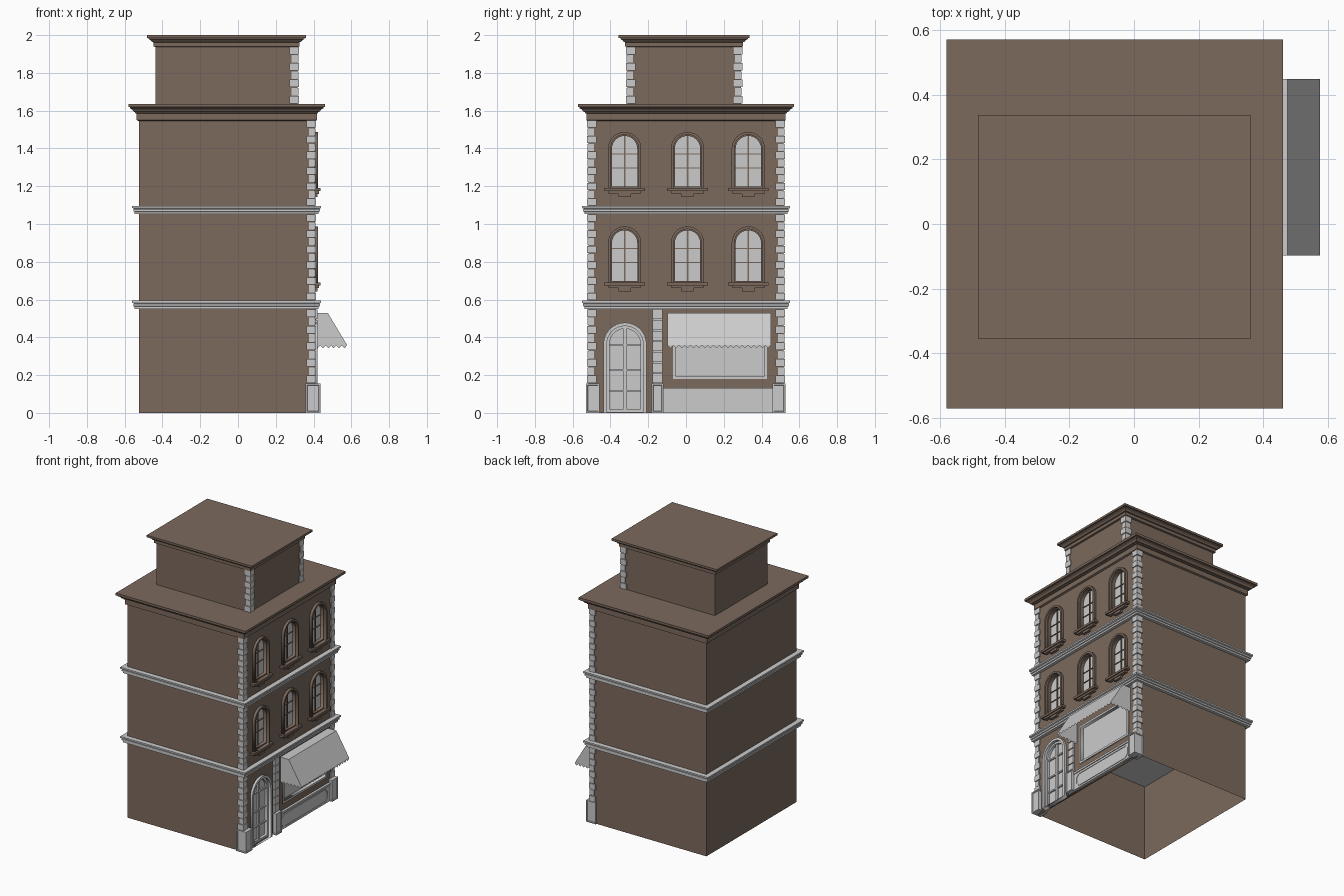
import bpy, bmesh, math
from mathutils import Matrix

if "Cube" in bpy.data.objects:
    bpy.data.objects.remove(bpy.data.objects["Cube"])

brown = bpy.data.materials.new("brown_stone")
brown.diffuse_color = (0.2, 0.143, 0.11, 1)
brown.use_nodes = True
brown.node_tree.nodes["Principled BSDF"].inputs["Base Color"].default_value = brown.diffuse_color
XB, XF, YS = -0.525, 0.405, 0.516          # back wall, facade, side walls


def finish(name, bm, mat=None, normals=True):
    if normals:
        bmesh.ops.recalc_face_normals(bm, faces=bm.faces)
    me = bpy.data.meshes.new(name)
    bm.to_mesh(me)
    bm.free()
    if mat:
        me.materials.append(mat)
    ob = bpy.data.objects.new(name, me)
    bpy.context.collection.objects.link(ob)
    return ob


def boxes(name, specs, mat=None, panel=0):
    """Boxes from (x0, x1, y0, y1, z0, z1); panel sinks a panel in upright faces."""
    bm = bmesh.new()
    for x0, x1, y0, y1, z0, z1 in specs:
        m = Matrix.Translation(((x0 + x1) / 2, (y0 + y1) / 2, (z0 + z1) / 2)) @ \
            Matrix.Diagonal((x1 - x0, y1 - y0, z1 - z0, 1))
        bmesh.ops.create_cube(bm, size=1, matrix=m)
    if panel:
        bm.normal_update()
        side = [f for f in bm.faces if f.normal.x > 0.5 or abs(f.normal.y) > 0.5]
        bmesh.ops.inset_individual(bm, faces=side, thickness=panel)
        bmesh.ops.inset_individual(bm, faces=side, thickness=0.003, depth=-0.005)
    return finish(name, bm, mat)


def rect(y0, y1, z0, z1):
    return [(y0, z0), (y1, z0), (y1, z1), (y0, z1)]


def arch(yc, half, z0, z1, n=16):
    pts = [(yc - half, z0), (yc + half, z0)]
    return pts + [(yc + half * math.cos(math.pi * i / n),
                   z1 - half + half * math.sin(math.pi * i / n)) for i in range(n + 1)]


FACING = Matrix(((0, 0, 1, 0), (1, 0, 0, 0), (0, 1, 0, 0), (0, 0, 0, 1)))


def plate(name, loops, x0, x1, mat=None):
    """Plate parallel to the facade; inner loops become holes."""
    cu = bpy.data.curves.new(name, 'CURVE')
    cu.dimensions, cu.fill_mode, cu.extrude = '2D', 'BOTH', (x1 - x0) / 2
    for loop in loops:
        sp = cu.splines.new('POLY')
        sp.points.add(len(loop) - 1)
        for p, (u, v) in zip(sp.points, loop):
            p.co = (u, v, 0, 1)
        sp.use_cyclic_u = True
    tmp = bpy.data.objects.new(name + "_tmp", cu)
    bpy.context.collection.objects.link(tmp)
    dg = bpy.context.evaluated_depsgraph_get()
    me = bpy.data.meshes.new_from_object(tmp.evaluated_get(dg))
    bpy.data.objects.remove(tmp)
    me.transform(Matrix.Translation(((x0 + x1) / 2, 0, 0)) @ FACING)
    bm = bmesh.new()
    bm.from_mesh(me)
    bmesh.ops.remove_doubles(bm, verts=bm.verts, dist=1e-5)
    return finish(name, bm, mat)


def moulding(name, x0, x1, y0, y1, profile, mat=None):
    """Capped moulding: (outset, z) profile run around a rectangle."""
    bm = bmesh.new()
    rings = [[bm.verts.new((x, y, z)) for x, y in
              ((x0 - o, y0 - o), (x1 + o, y0 - o), (x1 + o, y1 + o), (x0 - o, y1 + o))]
             for o, z in profile]
    for a, b in zip(rings, rings[1:]):
        for i in range(4):
            bm.faces.new((a[i], a[(i + 1) % 4], b[(i + 1) % 4], b[i]))
    bm.faces.new(rings[0])
    bm.faces.new(rings[-1])
    return finish(name, bm, mat)


def quoins(name, xf, y0, y1, z0, z1, n):
    """Alternating long and short corner stones at both facade corners."""
    h, out, specs = (z1 - z0) / n, [], []
    for i in range(n):
        w, p = ((0.042, 0.008), (0.03, 0.005))[i % 2]
        za, zb = z0 + i * h + 0.002, z0 + (i + 1) * h - 0.002
        specs.append((xf - w, xf + p, y0 - p, y0 + w, za, zb))
        specs.append((xf - w, xf + p, y1 - w, y1 + p, za, zb))
    return boxes(name, specs)


# side and back walls, open underneath
bm = bmesh.new()
plan = [(XF, -YS), (XB, -YS), (XB, YS), (XF, YS)]
lo, hi = [[bm.verts.new((x, y, z)) for x, y in plan] for z in (0, 1.56)]
for i in range(3):
    bm.faces.new((lo[i + 1], lo[i], hi[i], hi[i + 1]))
finish("side_and_back_walls", bm, brown, False)

# facade with openings
WINDOWS = [(y, z) for z in (0.69, 1.19) for y in (-0.325, 0.008, 0.33)]
DOOR = -0.323
holes = [arch(y, 0.075, z, z + 0.282) for y, z in WINDOWS]
holes += [arch(DOOR, 0.1, 0.005, 0.465), rect(-0.066, 0.426, 0.185, 0.46)]
plate("facade_wall", [rect(-YS, YS, 0, 1.56)] + holes, 0.38, XF, brown)

# arched windows
for y, z in WINDOWS:
    top = z + 0.297
    plate("window_glass", [arch(y, 0.076, z, top - 0.012)], 0.384, 0.384)
    plate("window_surround", [arch(y, 0.088, z, top), arch(y, 0.074, z - 0.001, top - 0.014)],
          0.395, 0.424, brown)
    plate("window_inner_frame", [arch(y, 0.075, z, top - 0.013),
                                 arch(y, 0.067, z + 0.008, top - 0.021)], 0.384, 0.408, brown)
    bars = [(0.38, 0.391, y - 0.004, y + 0.004, z, top - 0.015)]
    bars += [(0.38, 0.39, y - 0.07, y + 0.07, z + d - 0.002, z + d + 0.002) for d in (0.106, 0.18)]
    boxes("window_bars", bars, brown)
    boxes("window_sill", [(0.39, 0.436, y - 0.108, y + 0.108, z - 0.016, z),
                          (0.39, 0.428, y - 0.085, y + 0.085, z - 0.03, z - 0.016),
                          (0.39, 0.422, y - 0.033, y + 0.033, z - 0.048, z - 0.03)], brown)

# door
plate("door_leaf", [arch(DOOR, 0.101, 0, 0.466)], 0.384, 0.384)
plate("door_surround", [arch(DOOR, 0.114, 0, 0.478), arch(DOOR, 0.096, -0.001, 0.46)], 0.39, 0.422)
plate("door_frame", [arch(DOOR, 0.097, 0.0, 0.461), arch(DOOR, 0.082, 0.02, 0.446)], 0.384, 0.402)
boxes("door_bars", [(0.38, 0.396, DOOR - 0.008, DOOR + 0.008, 0.01, 0.45)] +
      [(0.38, 0.394, DOOR - 0.088, DOOR + 0.088, z - 0.005, z + 0.005) for z in (0.117, 0.227, 0.36)])

# shop window and the panel below it
plate("shop_glass", [rect(-0.066, 0.426, 0.185, 0.46)], 0.388, 0.388)
plate("shop_frame", [rect(-0.07, 0.43, 0.18, 0.465), rect(-0.055, 0.415, 0.195, 0.45)], 0.388, 0.412)
boxes("shop_sill", [(0.4, 0.422, -0.118, 0.458, 0.118, 0.132)])
boxes("shop_base", [(0.4, 0.416, -0.118, 0.458, 0, 0.118)])
octo = lambda d, c: [(-0.095 + d, 0.012 + d + c), (-0.095 + d + c, 0.012 + d), (0.435 - d - c, 0.012 + d),
                     (0.435 - d, 0.012 + d + c), (0.435 - d, 0.106 - d - c), (0.435 - d - c, 0.106 - d),
                     (-0.095 + d + c, 0.106 - d), (-0.095 + d, 0.106 - d - c)]
plate("shop_base_panel", [octo(0, 0.025), octo(0.006, 0.023)], 0.41, 0.42)

# awning with scalloped edges
bm = bmesh.new()
A0, A1, N = -0.098, 0.45, 18
prof = [(0.408, 0.53), (0.475, 0.53), (0.577, 0.36)]
ends = [[bm.verts.new((x, y, z)) for x, z in prof] for y in (A0, A1)]
for i in range(2):
    bm.faces.new((ends[0][i], ends[0][i + 1], ends[1][i + 1], ends[1][i]))
teeth = [bm.verts.new((0.577, A0 + (A1 - A0) * i / (2 * N), 0.357 if i % 2 == 0 else 0.342))
         for i in range(2 * N + 1)]
bm.faces.new([ends[0][2]] + teeth + [ends[1][2]])
for e, y in zip(ends, (A0, A1)):
    zig = [bm.verts.new((0.577 - 0.169 * i / 12, y, 0.357 if i % 2 == 0 else 0.342))
           for i in range(13)]
    bm.faces.new(e + zig)
finish("awning", bm)

# corner pedestals, middle pilaster and quoins
boxes("pedestals", [(0.357, 0.436, -0.53, -0.457, 0, 0.155),
                    (0.395, 0.436, -0.182, -0.119, 0, 0.155),
                    (0.357, 0.436, 0.457, 0.526, 0, 0.155)], panel=0.011)
P = 0.395 / 7
boxes("pilaster", [(0.395, 0.412, -0.173, -0.128, 0.15, 0.555)] +
      [(0.395, 0.42, -0.177, -0.124, 0.155 + i * P + 0.003, 0.155 + (i + 1) * P - 0.003)
       for i in range(7)])
for name, z0, z1, n in (("ground", 0.155, 0.55, 9), ("first", 0.595, 1.052, 11),
                        ("second", 1.095, 1.55, 11)):
    quoins(name + "_floor_quoins", XF, -YS, YS, z0, z1, n)

# string courses
for z in (0.55, 1.052):
    moulding("string_course", XB, XF, -YS, YS,
             [(0.0, z), (0.022, z), (0.022, z + 0.012), (0.028, z + 0.015), (0.028, z + 0.026),
              (0.025, z + 0.029), (0.035, z + 0.033), (0.035, z + 0.044), (0, z + 0.044)])

# main cornice and roof, then the set-back top storey
moulding("main_cornice", XB, XF, -YS, YS,
         [(0, 1.545), (0.012, 1.55), (0.012, 1.585), (0.019, 1.587), (0.019, 1.593), (0.028, 1.595),
          (0.034, 1.605), (0.047, 1.613), (0.047, 1.618), (0.056, 1.619), (0.056, 1.636)], brown)
U = (-0.436, 0.314, -0.31, 0.29)
moulding("top_storey", *U, [(0, 1.63), (0, 1.945)], brown)
quoins("top_storey_quoins", U[1], U[2], U[3], 1.636, 1.94, 7)
moulding("top_cornice", *U,
         [(0, 1.937), (0.012, 1.94), (0.012, 1.962), (0.02, 1.964), (0.025, 1.972), (0.038, 1.98),
          (0.038, 1.984), (0.047, 1.985), (0.047, 2.0)], brown)
